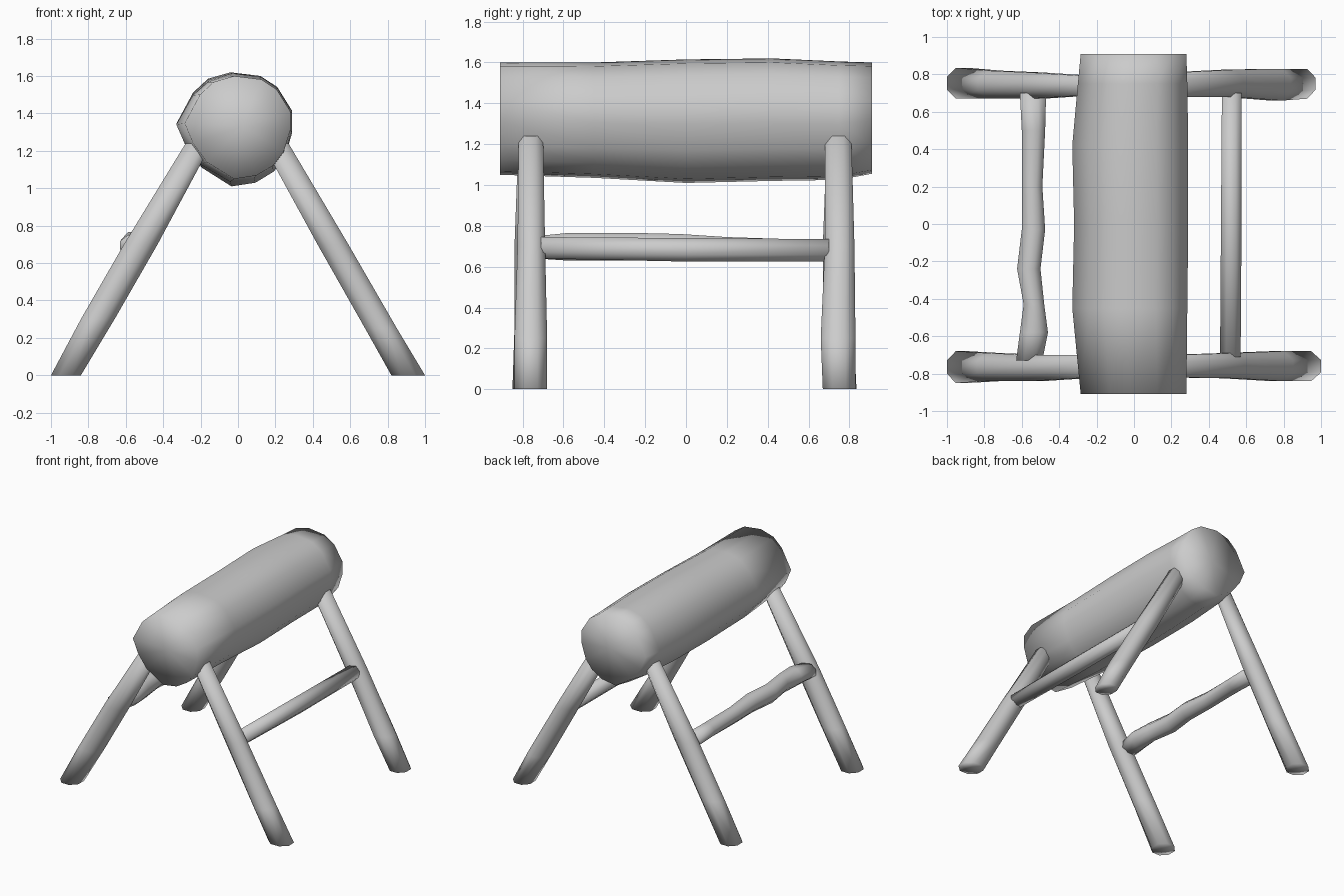
import bpy, bmesh, math

if "Cube" in bpy.data.objects:
    bpy.data.objects.remove(bpy.data.objects["Cube"])


def build(name, rings):
    """Skin a closed tube through equal-length rings, with capped ends."""
    bm = bmesh.new()
    vr = [[bm.verts.new(p) for p in r] for r in rings]
    n = len(vr[0])
    for a, b in zip(vr, vr[1:]):
        for i in range(n):
            j = (i + 1) % n
            bm.faces.new((a[i], a[j], b[j], b[i]))
    for r in (vr[0], vr[-1]):
        c = bm.verts.new([sum(v.co[k] for v in r) / n for k in range(3)])
        for i in range(n):
            bm.faces.new((r[i], r[(i + 1) % n], c))
    bmesh.ops.recalc_face_normals(bm, faces=bm.faces)
    me = bpy.data.meshes.new(name)
    bm.to_mesh(me)
    bm.free()
    me.shade_smooth()
    ob = bpy.data.objects.new(name, me)
    bpy.context.collection.objects.link(ob)
    return ob


def oval(n, lo_a, hi_a, lo_b, hi_b, turn=0.5):
    """Points of an n-sided oval filling the given bounds."""
    ca, cb = (lo_a + hi_a) / 2, (lo_b + hi_b) / 2
    pts = [(math.cos(math.tau * (i + turn) / n), math.sin(math.tau * (i + turn) / n)) for i in range(n)]
    ma, mb = max(p[0] for p in pts), max(p[1] for p in pts)
    return [(ca + p[0] / ma * (hi_a - lo_a) / 2, cb + p[1] / mb * (hi_b - lo_b) / 2) for p in pts]


# Log body: one rough outline, refitted to each station along y
outline = [(-0.04, 1.62), (0.12, 1.60), (0.21, 1.54), (0.29, 1.41), (0.29, 1.30),
           (0.25, 1.17), (0.19, 1.09), (0.09, 1.03), (-0.04, 1.01), (-0.20, 1.11),
           (-0.28, 1.22), (-0.33, 1.34), (-0.24, 1.51), (-0.16, 1.585)]
stations = [(-0.91, -0.285, 0.28, 1.05, 1.60), (-0.45, -0.33, 0.285, 1.035, 1.60),
            (0.0, -0.32, 0.29, 1.01, 1.615), (0.42, -0.33, 0.29, 1.02, 1.62),
            (0.75, -0.30, 0.285, 1.025, 1.605), (0.91, -0.285, 0.28, 1.055, 1.60)]
rings = []
for y, x0, x1, z0, z1 in stations:
    rings.append([(x0 + (x + 0.33) / 0.62 * (x1 - x0), y, z0 + (z - 1.01) / 0.61 * (z1 - z0))
                  for x, z in outline])
build("log_body", rings)

# Splayed legs: horizontal rings (z, x range, y range), x mirrored by side
legs = {
    "front_right_leg": (1, [(0, .82, 1.0, -.84, -.68), (.25, .68, .85, -.84, -.68),
                            (.7, .425, .59, -.825, -.69), (1.24, .13, .27, -.82, -.70)]),
    "back_right_leg": (1, [(0, .82, .97, .67, .83), (.25, .68, .84, .66, .83),
                           (.7, .425, .585, .68, .825), (1.24, .13, .27, .68, .81)]),
    "front_left_leg": (-1, [(0, .84, 1.0, -.85, -.68), (.3, .66, .84, -.84, -.69),
                            (.7, .43, .61, -.84, -.70), (1.24, .14, .28, -.82, -.70)]),
    "back_left_leg": (-1, [(0, .84, 1.0, .67, .835), (.3, .66, .835, .67, .82),
                           (.7, .43, .605, .67, .81), (1.24, .14, .28, .69, .79)]),
}
for name, (side, secs) in legs.items():
    build(name, [[(side * x, y, z) for x, y in oval(8, x0, x1, y0, y1)]
                 for z, x0, x1, y0, y1 in secs])

# Stretchers between the legs: rings (y, x range, z range)
stretchers = {
    "right_stretcher": [(-.71, .46, .57, .64, .745), (0, .465, .575, .625, .74),
                        (.70, .47, .575, .625, .735)],
    "left_stretcher": [(-.73, -.63, -.49, .64, .75), (-.58, -.61, -.46, .63, .765),
                       (-.43, -.59, -.48, .63, .765), (-.24, -.625, -.50, .63, .765),
                       (-.03, -.60, -.475, .63, .76), (.2, -.60, -.49, .63, .745),
                       (.5, -.60, -.475, .63, .735), (.70, -.61, -.47, .63, .735)],
}
for name, secs in stretchers.items():
    build(name, [[(x, y, z) for x, z in oval(8, x0, x1, z0, z1)]
                 for y, x0, x1, z0, z1 in secs])
